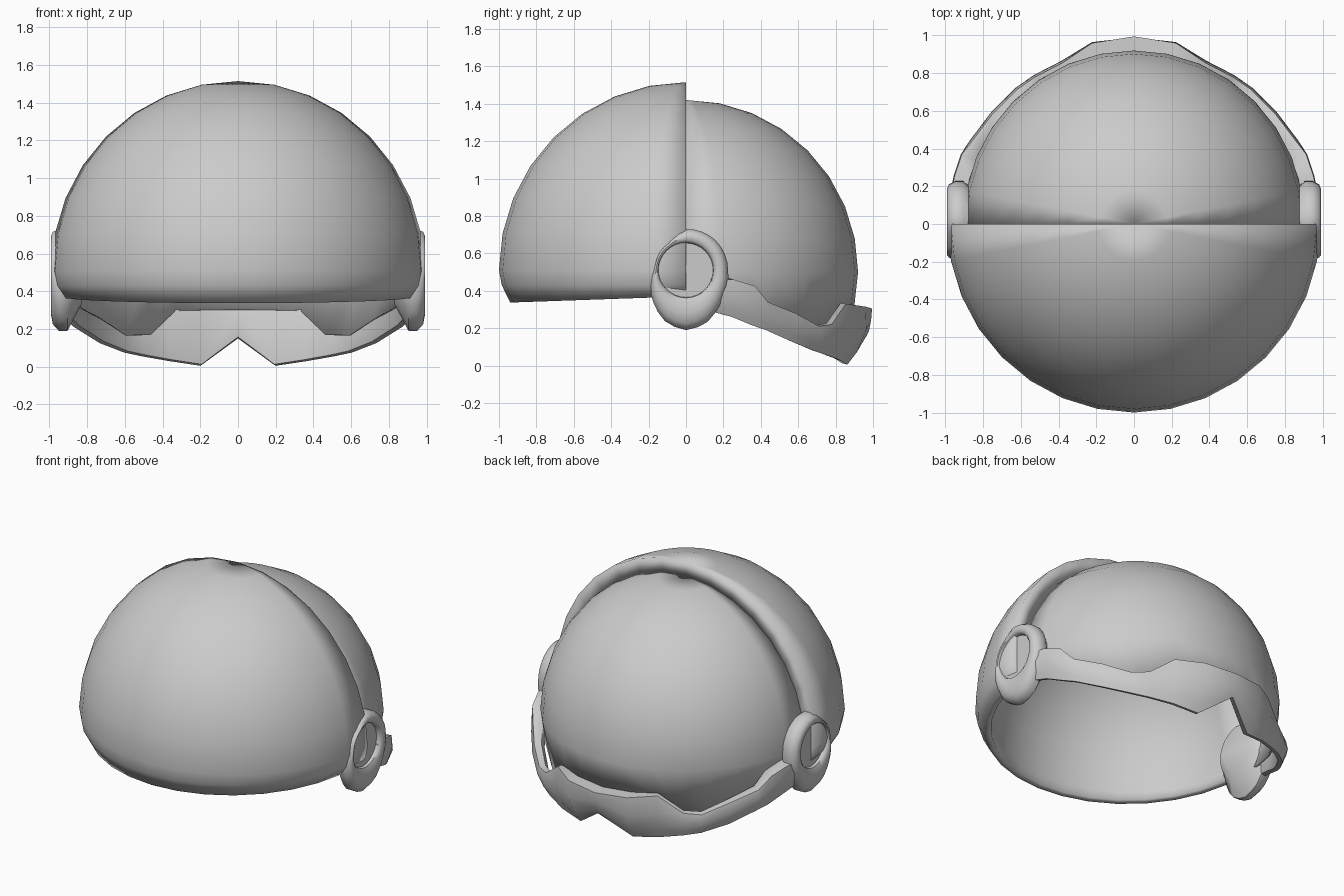
import bpy, bmesh
from math import sin, cos, radians, sqrt

if "Cube" in bpy.data.objects:
    bpy.data.objects.remove(bpy.data.objects["Cube"])

CZ = 0.51  # height of the sphere centre


def loft(name, sections, closed_section=False, closed_path=False, caps=(), angle=50, mirror=False):
    """Skin a list of equal-length point sections; caps = section-end fills."""
    bm = bmesh.new()
    vs = [[bm.verts.new(p) for p in s] for s in sections]
    n, m = len(vs), len(vs[0])
    for i in range(n if closed_path else n - 1):
        a, b = vs[i], vs[(i + 1) % n]
        for j in range(m if closed_section else m - 1):
            k = (j + 1) % m
            bm.faces.new((a[j], a[k], b[k], b[j]))
    if 'strip' in caps:      # outer half joined to inner half at both ends
        for s in (vs[0], vs[-1]):
            for j in range(m // 2 - 1):
                bm.faces.new((s[j], s[j + 1], s[m - 2 - j], s[m - 1 - j]))
    if 'ends' in caps:       # fill first and last points around the path
        for j in (0, m - 1):
            bm.faces.new([s[j] for s in vs])
    if 'start' in caps:
        bm.faces.new(vs[0])
    bmesh.ops.remove_doubles(bm, verts=bm.verts, dist=0.0005)
    bmesh.ops.recalc_face_normals(bm, faces=bm.faces)
    me = bpy.data.meshes.new(name)
    bm.to_mesh(me)
    bm.free()
    ob = bpy.data.objects.new(name, me)
    bpy.context.collection.objects.link(ob)
    bpy.ops.object.select_all(action='DESELECT')
    ob.select_set(True)
    bpy.context.view_layer.objects.active = ob
    bpy.ops.object.shade_smooth_by_angle(angle=radians(angle))
    if mirror:
        mod = ob.modifiers.new("mirror", 'MIRROR')
        mod.merge_threshold = 0.002
    return ob


def interp(table, t):
    for (a, u), (b, v) in zip(table, table[1:]):
        if t <= b:
            return u + (v - u) * max(0, t - a) / (b - a)
    return table[-1][1]


STEP = 11.25

# Thick half-dome shell with a curled lower edge
cols = []
for i in range(17):
    f = radians(180 + i * STEP)
    front = -sin(f)
    zb = 0.37 - 0.033 * front
    prof = [(cos(radians(90 - k * STEP)), sin(radians(90 - k * STEP))) for k in range(9)]
    outer = [(r, CZ + 1.005 * h) for r, h in prof] + [(0.985, 0.43), (0.94, zb)]
    inner = [(0.91 * r, CZ + 0.91 * h) for r, h in prof] + [(0.908, 0.43), (0.90, zb + 0.005)]
    cols.append([(r * cos(f) * 0.99, r * sin(f), z) for r, z in outer + inner[::-1]])
loft("dome_shell", cols, caps=('strip',), angle=100)

# Visor half-dome, its lower edge tucked behind the jaw band
edge = [(0, .35), (11, .33), (22.5, .30), (34, .25), (45, .165), (56, .165), (68, .30), (90, .30)]
cols = []
for i in range(17):
    f = radians(i * STEP)
    zb = interp(edge, min(i, 16 - i) * STEP)
    rb = sqrt(0.92 ** 2 - (0.5 - zb) ** 2)
    prof = [(0.92 * cos(radians(90 - k * STEP)), 0.5 + 0.92 * sin(radians(90 - k * STEP))) for k in range(9)]
    cols.append([(r * cos(f) * 0.985, r * sin(f), z) for r, z in prof + [(rb, zb)]])
visor = loft("visor", cols)
thick = visor.modifiers.new("thickness", 'SOLIDIFY')
thick.thickness = 0.012

# Jaw band: angle, outer radius, lower radius, top z, bottom z
stations = [(8, .985, .95, .47, .29), (15, .985, .95, .465, .26), (22, .985, .945, .43, .215),
            (27, .965, .94, .345, .19), (38, .95, .93, .285, .125), (49, .945, .92, .215, .075),
            (56, .94, .91, .225, .055), (66, .935, .90, .335, .03),
            (77, .985, .885, .32, .005), (90, .995, .96, .31, .15)]
secs = []
for t, ro, rb, zt, zb in stations:
    c, s = cos(radians(t)), sin(radians(t))
    pts = [(.885, zt - .03), (.905, zt), (ro, zt - .005), (min(ro + .012, 0.99), zt * .6 + zb * .4),
           (rb + (ro - rb) * .5, zt * .2 + zb * .8), (rb, zb), (rb - .03, zb + .008)]
    secs.append([(r * c, r * s, z) for r, z in pts])
loft("jaw_band", secs, closed_section=True, caps=('start',), mirror=True)

# Ear ring: rounded collar swollen toward the bottom, around a recessed disc
swell = [(0, .225), (45, .225), (90, .22), (120, .175), (175, .17), (200, .20), (227, .25),
         (250, .30), (270, .32), (290, .305), (305, .275), (325, .245), (360, .225)]
secs = []
for i in range(32):
    t = i * STEP
    R = interp(swell, t)
    w = R - 0.145
    sec = [(.145, .955), (.148, .975), (.145 + w * .2, .988), (.145 + w * .5, .992),
           (.145 + w * .8, .982), (R, .95), (R, .905), (.145 + w * .2, .83)]
    secs.append([(x, r * cos(radians(t)), CZ + r * sin(radians(t))) for r, x in sec])
loft("ear_ring", secs, closed_path=True, caps=('ends',), mirror=True)
